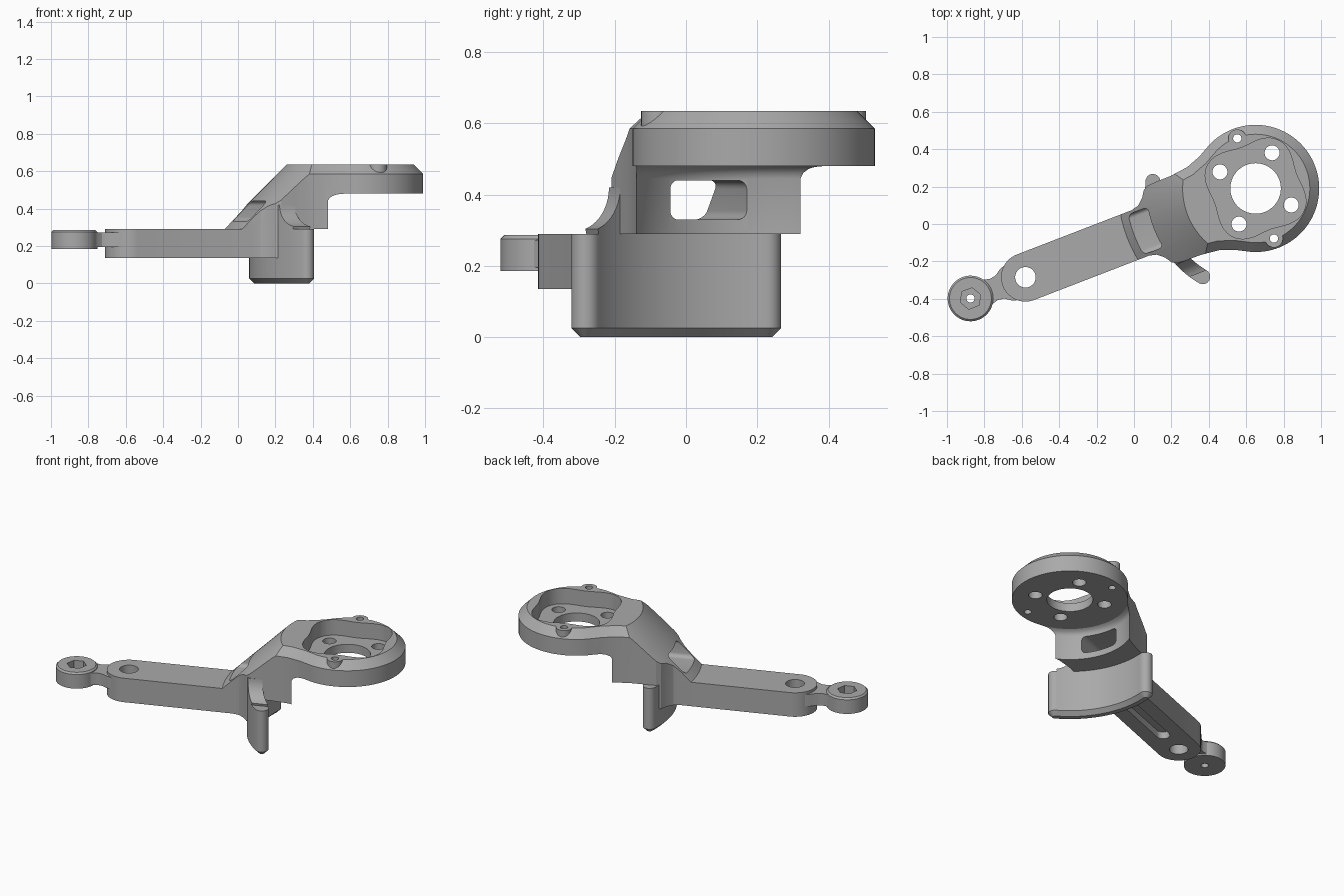
import bpy, bmesh
from math import cos, sin, pi, radians
from mathutils import Matrix

cube = bpy.data.objects.get("Cube")
if cube:
    bpy.data.objects.remove(cube, do_unlink=True)

grey = bpy.data.materials.new("mid_grey")
grey.use_nodes = True
COLOUR = (0.4, 0.4, 0.4, 1)
grey.diffuse_color = COLOUR
grey.node_tree.nodes["Principled BSDF"].inputs["Base Color"].default_value = COLOUR

# Every part is drawn in a frame centred on the motor, with the arm along -x
FRAME = Matrix.Translation((0.65, 0.19, 0)) @ Matrix.Rotation(radians(21.1), 4, 'Z')
HOLE_X, FOOT_X = -1.319, -1.634
ARM_Z, DECK_Z, TOP_Z = 0.135, 0.29, 0.635


def loft(name, rings, bevel_z=None, bevel=0.0):
    """Solid skinned through rings of points, optionally chamfered at one height."""
    bm = bmesh.new()
    rows = [[bm.verts.new(p) for p in ring] for ring in rings]
    n = len(rows[0])
    for low, high in zip(rows, rows[1:]):
        for i in range(n):
            j = (i + 1) % n
            bm.faces.new((low[i], low[j], high[j], high[i]))
    bm.faces.new(rows[0])
    bm.faces.new(rows[-1])
    bmesh.ops.recalc_face_normals(bm, faces=bm.faces)
    if bevel:
        edges = [e for e in bm.edges if all(abs(v.co.z - bevel_z) < 1e-5 for v in e.verts)]
        bmesh.ops.bevel(bm, geom=edges, offset=bevel, segments=1, affect='EDGES')
    mesh = bpy.data.meshes.new(name)
    bm.to_mesh(mesh)
    bm.free()
    mesh.materials.append(grey)
    obj = bpy.data.objects.new(name, mesh)
    obj.matrix_world = FRAME
    bpy.context.collection.objects.link(obj)
    return obj


def prism(name, outline, z0, z1, **kw):
    return loft(name, [[(x, y, z) for x, y in outline] for z in (z0, z1)], **kw)


def arc(x, y, r, start, end, n=32):
    return [(x + r * cos(radians(start + (end - start) * i / n)),
             y + r * sin(radians(start + (end - start) * i / n))) for i in range(n + 1)]


def circle(x, y, r, n=48):
    return arc(x, y, r, 0, 360, n)[:-1]


def lathe(name, profile, n=96):
    return loft(name, [[(x, y, z) for x, y in circle(0, 0, r, n)] for r, z in profile])


def mirrored(half):
    return half + [(x, -y) for x, y in reversed(half)]


def combine(obj, operation, *tools):
    for tool in tools:
        mod = obj.modifiers.new("cut", 'BOOLEAN')
        mod.operation, mod.solver, mod.object = operation, 'EXACT', tool
        bpy.context.view_layer.update()
        bpy.context.view_layer.objects.active = obj
        bpy.ops.object.modifier_apply(modifier=mod.name)
        bpy.data.objects.remove(tool, do_unlink=True)


def drill(x, y, r, z0=-0.1, z1=0.8, n=32):
    return prism("cutter", circle(x, y, r, n), z0, z1)


def polar(r, degrees):
    return r * cos(radians(degrees)), r * sin(radians(degrees))


# Flare from the narrow arm to the wide shoulder
flare = [(-0.66, 0.13), (-0.62, 0.14), (-0.585, 0.17), (-0.56, 0.208), (-0.535, 0.222)]

# Motor head: round plate with shoulder, trimmed by a cone that ramps to the arm
blend = [(-0.48, 0.225), (-0.40, 0.226), (-0.30, 0.238), (-0.22, 0.267)]
rim = arc(0, 0, 0.34, 115, 0, 40)[:-1]
outline = mirrored([(-0.80, 0.13)] + flare + blend + rim)
head = prism("motor_head", outline, DECK_Z, TOP_Z, bevel_z=TOP_Z, bevel=0.0)
bpy.data.objects.remove(head, do_unlink=True)
head = prism("motor_head", outline, DECK_Z, TOP_Z, bevel_z=TOP_Z, bevel=0.05)
combine(head, 'INTERSECT', lathe("cone", [(0.785, 0.24), (0.34, 0.685)]))
for angle in (89, 269):
    x, y = polar(0.285, angle)
    combine(head, 'UNION', prism("boss", circle(x, y, 0.048), 0.5, TOP_Z))
combine(head, 'DIFFERENCE', lathe("clearance", [
    (0.37, 0.1), (0.37, 0.445), (0.365, 0.46), (0.355, 0.472), (0.341, 0.48)]))

# Wavy motor pocket, bolt holes and the cable slot
pocket = [polar(0.258 + 0.027 * cos(radians(4 * (a - 44))), a) for a in range(0, 360, 3)]
combine(head, 'DIFFERENCE', prism("pocket", pocket, 0.535, 0.8), drill(0, 0, 0.135, n=64))
for k in range(4):
    combine(head, 'DIFFERENCE', drill(*polar(0.21, 44 + 90 * k), 0.04))
for angle in (89, 269):
    combine(head, 'DIFFERENCE', drill(*polar(0.285, angle), 0.022))
section = []
for cx, cz, start in ((0.09, 0.415, 0), (-0.09, 0.415, 90), (-0.09, 0.355, 180), (0.09, 0.355, 270)):
    section += arc(cx, cz, 0.025, start, start + 90, 6)
combine(head, 'DIFFERENCE', loft("slot", [[(x, y, z) for y, z in section] for x in (-0.8, -0.3)]))


# Curved guard below the shoulder, with rounded ends
def guard_outline():
    start, end = 155, 218
    tip_a, tip_b = polar(0.55, start), polar(0.55, end)
    return (arc(0, 0, 0.59, start, end, 40) + arc(*tip_b, 0.04, end, end + 180, 12)[1:-1]
            + arc(0, 0, 0.51, end, start, 40) + arc(*tip_a, 0.04, start + 180, start + 360, 12)[1:-1])


prism("curved_guard", guard_outline(), 0, DECK_Z, bevel_z=0, bevel=0.025)

# Concave gusset joining the guard to the shoulder side
curve = arc(-0.345, 0.42, 0.12, -75, 0, 10)
profile = [(-0.2, DECK_Z), (-0.31, DECK_Z)] + curve + [(-0.2, 0.42)]
gusset = loft("guard_gusset", [[(x, y, z) for y, z in profile] for x in (-0.62, -0.38)])
combine(gusset, 'INTERSECT', prism("trim", guard_outline(), 0.2, 0.5))

# Arm with rounded end, pivot hole and underside groove
half = arc(HOLE_X, 0, 0.13, 180, 90, 16)[1:] + flare + [(-0.42, 0.222)]
arm = prism("arm", [(HOLE_X - 0.13, 0)] + mirrored(half), ARM_Z, DECK_Z)
groove = arc(-1.13, 0, 0.04, 90, 270, 12) + arc(-0.68, 0, 0.04, -90, 90, 12)
combine(arm, 'DIFFERENCE', drill(0, 0, 0.53, n=96), drill(HOLE_X, 0, 0.055),
        prism("groove", groove, 0.1, 0.18))

# Waisted neck between arm and foot
waist = [(-1.57, 0.095), (-1.535, 0.07), (-1.50, 0.06), (-1.465, 0.066), (-1.43, 0.09), (-1.40, 0.1)]
neck = prism("neck", mirrored(waist), 0.195, 0.272)
combine(neck, 'DIFFERENCE', drill(FOOT_X, 0, 0.1))

# Round foot with hexagonal recess
foot = prism("foot", circle(FOOT_X, 0, 0.122, 64), 0.185, 0.286, bevel_z=0.286, bevel=0.01)
combine(foot, 'DIFFERENCE', drill(FOOT_X, 0, 0.058, 0.235, 0.4, 6), drill(FOOT_X, 0, 0.022))

# Smooth curved walls while keeping machined edges crisp
for obj in bpy.context.scene.objects:
    obj.select_set(obj.type == 'MESH' and grey.name in obj.data.materials)
bpy.context.view_layer.objects.active = head
bpy.ops.object.shade_smooth_by_angle(angle=radians(25))
